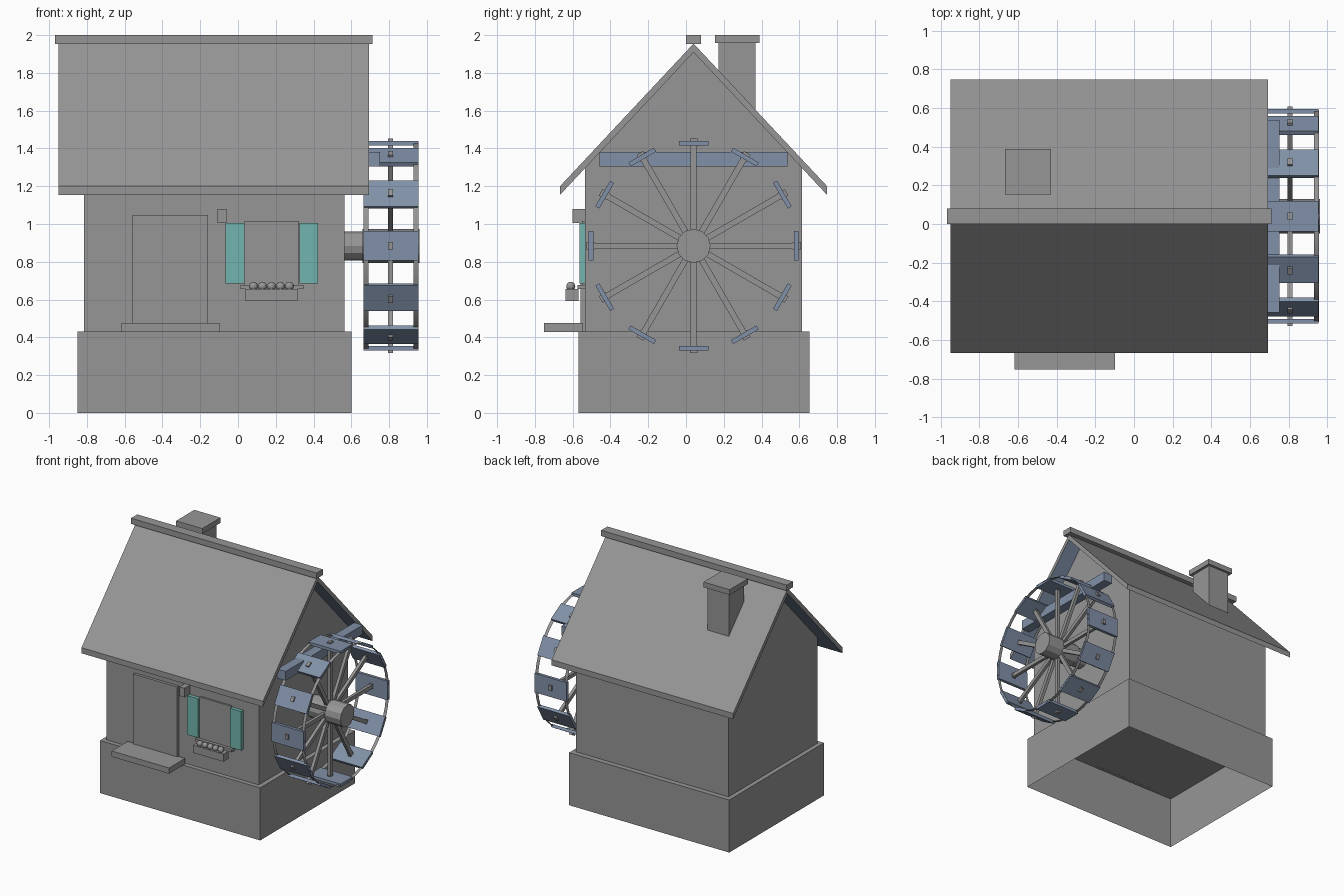
import bpy, bmesh, math
from mathutils import Matrix, Vector

cube = bpy.data.objects.get("Cube")
if cube:
    bpy.data.objects.remove(cube, do_unlink=True)


def material(name, rgb):
    m = bpy.data.materials.new(name)
    m.use_nodes = True
    m.diffuse_color = (*rgb, 1)
    m.node_tree.nodes["Principled BSDF"].inputs["Base Color"].default_value = (*rgb, 1)
    return m


GREY = material("stone grey", (0.30, 0.305, 0.30))
BLUE = material("slate blue", (0.22, 0.28, 0.39))
TEAL = material("shutter teal", (0.17, 0.46, 0.43))


def finish(name, bm, *mats):
    mesh = bpy.data.meshes.new(name)
    bmesh.ops.recalc_face_normals(bm, faces=bm.faces)
    bm.to_mesh(mesh)
    bm.free()
    for m in mats:
        mesh.materials.append(m)
    ob = bpy.data.objects.new(name, mesh)
    bpy.context.collection.objects.link(ob)
    return ob


def add_box(bm, x, y, z, turn=Matrix()):
    """Box from three (low, high) ranges."""
    size = Matrix.Diagonal((x[1] - x[0], y[1] - y[0], z[1] - z[0], 1))
    mid = Matrix.Translation((sum(x) / 2, sum(y) / 2, sum(z) / 2))
    return bmesh.ops.create_cube(bm, size=1, matrix=turn @ mid @ size)


def box(name, x, y, z, mat=GREY):
    bm = bmesh.new()
    add_box(bm, x, y, z)
    return finish(name, bm, mat)


def extrude_x(name, profile, x0, x1, *mats):
    """Extrude a (y, z) outline along x."""
    bm = bmesh.new()
    face = bm.faces.new([bm.verts.new((x0, y, z)) for y, z in profile])
    new = bmesh.ops.extrude_face_region(bm, geom=[face])["geom"]
    bmesh.ops.translate(bm, vec=(x1 - x0, 0, 0),
                        verts=[v for v in new if isinstance(v, bmesh.types.BMVert)])
    return finish(name, bm, *mats)


MID = 0.04            # ridge and wheel centre in y
APEX, EAVE = 1.955, 1.2
HALF = 0.707          # roof half depth
THICK = 0.046
slope = (APEX - EAVE) / HALF

# Hollow plinth, open underneath
bm = bmesh.new()
add_box(bm, (-0.85, 0.6), (-0.57, 0.655), (0, 0.43))
bmesh.ops.delete(bm, geom=[f for f in bm.faces if f.calc_center_median().z < 0.01],
                 context="FACES")
plinth = finish("plinth", bm, GREY)

# House body with gables
wall = 0.575
top = APEX - THICK
shoulder = top - slope * wall
extrude_x("house_walls", [(MID - wall, 0.431), (MID + wall, 0.431), (MID + wall, shoulder),
                          (MID, top), (MID - wall, shoulder)], -0.815, 0.563, GREY)

# Roof with a blue underside
roof = extrude_x("roof", [(MID - HALF, EAVE), (MID, APEX), (MID + HALF, EAVE),
                          (MID + HALF, EAVE - THICK), (MID, top),
                          (MID - HALF, EAVE - THICK)], -0.95, 0.693, GREY, BLUE)
for p in roof.data.polygons:
    p.material_index = 1 if p.normal.z < -0.3 else 0
box("ridge_cap", (-0.968, 0.712), (0, 0.08), (1.953, 2))

# Chimney
box("chimney", (-0.645, -0.452), (0.172, 0.368), (1.62, 1.96))
extrude_x("chimney_foot", [(0.172, 1.62), (0.172, 1.79), (0.368, 1.62), (0.368, 1.59)],
          -0.645, -0.452, GREY)
box("chimney_cap", (-0.667, -0.43), (0.153, 0.388), (1.957, 2))

# Door, step and lamp
box("door", (-0.558, -0.16), (-0.558, -0.53), (0.431, 1.048))
box("door_step", (-0.617, -0.097), (-0.752, -0.545), (0.429, 0.476))
box("door_lamp", (-0.108, -0.062), (-0.602, -0.53), (1.005, 1.08))

# Window, shutters and flower box
box("window", (0.035, 0.322), (-0.55, -0.53), (0.67, 1.016))
for side, x in (("right", (-0.065, 0.035)), ("left", (0.325, 0.423))):
    box(side + "_shutter", x, (-0.565, -0.53), (0.686, 1.005), TEAL)
box("window_sill", (0.013, 0.346), (-0.575, -0.53), (0.655, 0.678))
box("flower_box", (0.04, 0.315), (-0.637, -0.57), (0.593, 0.655))
bm = bmesh.new()
for i in range(5):
    bmesh.ops.create_uvsphere(bm, u_segments=12, v_segments=8, radius=0.024,
                              matrix=Matrix.Translation((0.082 + 0.0475 * i, -0.61, 0.67)))
for f in bm.faces:
    f.smooth = True
finish("flowers", bm, GREY)

# Water wheel: x is the axle direction
centre = Matrix.Translation((0, MID, 0.884))
turns = [centre @ Matrix.Rotation(math.tau * i / 12, 4, "X") for i in range(12)]


def round_x(bm, radius, x0, x1, sides, caps=True):
    spin = Matrix.Translation(((x0 + x1) / 2, 0, 0)) @ Matrix.Rotation(math.pi / 2, 4, "Y")
    bmesh.ops.create_cone(bm, cap_ends=caps, segments=sides, radius1=radius,
                          radius2=radius, depth=x1 - x0, matrix=centre @ spin)


bm = bmesh.new()
round_x(bm, 0.077, 0.55, 0.67, 12)
finish("wheel_axle", bm, GREY)
bm = bmesh.new()
round_x(bm, 0.09, 0.66, 0.962, 12)
finish("wheel_hub", bm, GREY)

bm = bmesh.new()
for t in turns:
    add_box(bm, (0.795, 0.82), (-0.016, 0.016), (0.05, 0.56), t)
    add_box(bm, (0.794, 0.821), (-0.02, 0.02), (0.525, 0.568), t)
finish("wheel_spokes", bm, GREY)

bm = bmesh.new()
for t in turns:
    add_box(bm, (0.664, 0.955), (-0.078, 0.078), (0.531, 0.555), t)
finish("wheel_paddles", bm, BLUE)

# Thin hoops joining the paddles
for side, x in (("inner", 0.664), ("outer", 0.93)):
    bm = bmesh.new()
    round_x(bm, 0.548, x, x + 0.026, 48, False)
    for f in bm.faces:
        f.smooth = True
    finish(side + "_hoop", bm, GREY)

# Water trough above the wheel
box("water_trough", (0.675, 0.752), (-0.457, 0.537), (1.305, 1.38), BLUE)
